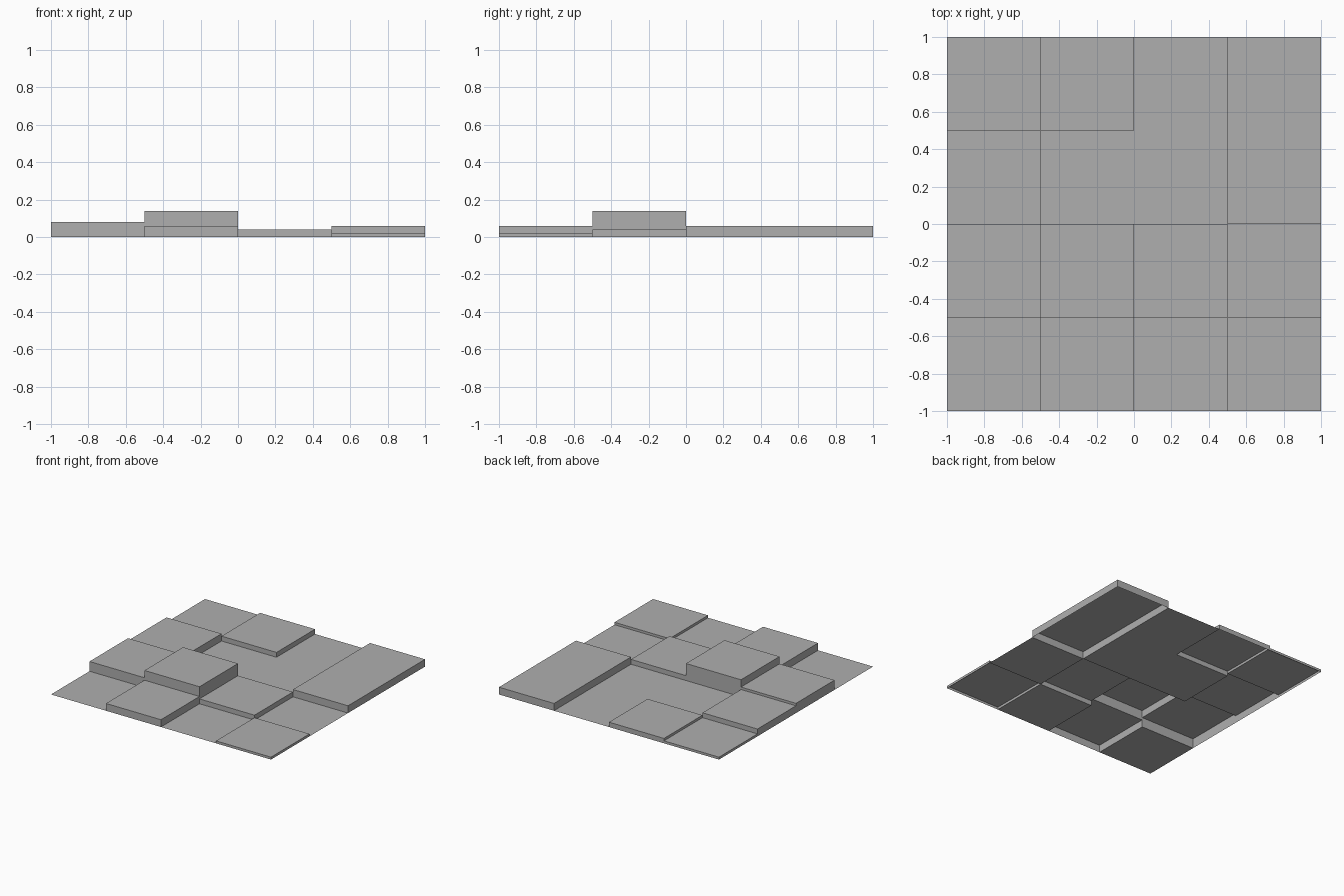
import bpy
import bmesh

if "Cube" in bpy.data.objects:
    bpy.data.objects.remove(bpy.data.objects["Cube"])

CELL = 0.5
# Tile heights, rows from front (y = -1) to back, columns from left to right
HEIGHTS = [
    [0.00, 0.06, 0.00, 0.02],
    [0.08, 0.14, 0.04, 0.00],
    [0.06, 0.00, 0.00, 0.06],
    [0.02, 0.04, 0.00, 0.06],
]


def height(col, row):
    """Tile height, with ground level outside the board."""
    return HEIGHTS[row][col] if 0 <= col < 4 and 0 <= row < 4 else 0.0


bm = bmesh.new()


def face(points):
    bm.faces.new([bm.verts.new(p) for p in points])


for row in range(4):
    for col in range(4):
        x0, y0, z = col * CELL - 1, row * CELL - 1, HEIGHTS[row][col]
        x1, y1 = x0 + CELL, y0 + CELL
        corners = [(x0, y0), (x1, y0), (x1, y1), (x0, y1)]

        # Tile top (the underside stays open)
        face([(x, y, z) for x, y in corners])

        # Step walls down to each lower neighbour
        for i, (dc, dr) in enumerate([(0, -1), (1, 0), (0, 1), (-1, 0)]):
            low = height(col + dc, row + dr)
            if z > low:
                a, b = corners[i], corners[(i + 1) % 4]
                face([(*a, low), (*b, low), (*b, z), (*a, z)])

bmesh.ops.remove_doubles(bm, verts=bm.verts, dist=1e-5)
# Merge neighbouring tiles of equal height
bmesh.ops.dissolve_limit(bm, angle_limit=0.01, verts=bm.verts, edges=bm.edges)

mesh = bpy.data.meshes.new("stepped_floor_tiles")
bm.to_mesh(mesh)
bm.free()

# Dark grey stone
stone = bpy.data.materials.new("dark_grey_stone")
stone.diffuse_color = (0.43, 0.43, 0.43, 1)
stone.use_nodes = True
stone.node_tree.nodes["Principled BSDF"].inputs["Base Color"].default_value = stone.diffuse_color
mesh.materials.append(stone)

bpy.context.collection.objects.link(bpy.data.objects.new("stepped_floor_tiles", mesh))
